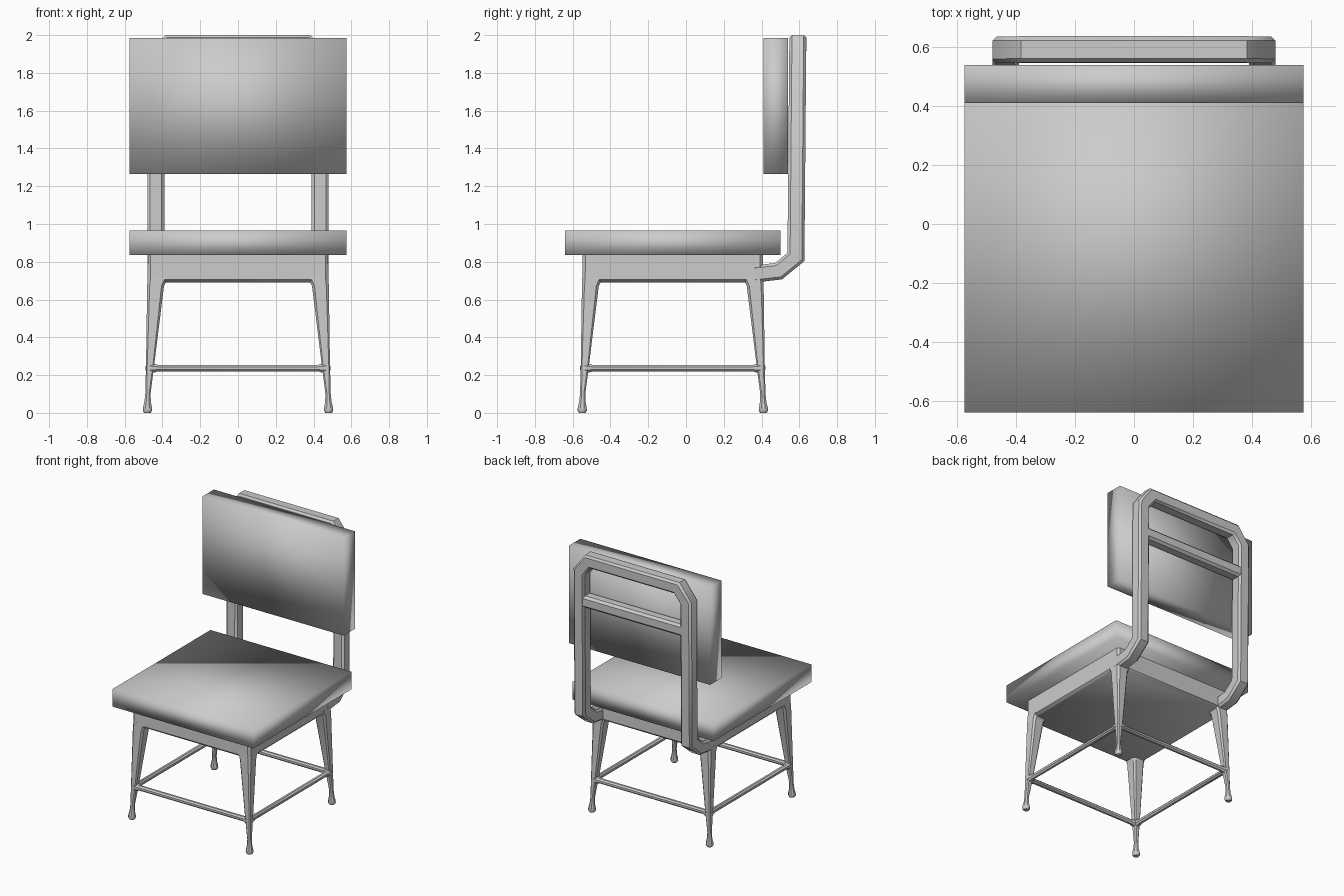
import bpy
import math
from mathutils import Vector, Matrix

if "Cube" in bpy.data.objects:
    bpy.data.objects.remove(bpy.data.objects["Cube"])

FRAME_Y = -0.07  # centre of the leg frame


def finish(name, verts, faces, angle=40):
    mesh = bpy.data.meshes.new(name)
    mesh.from_pydata([tuple(v) for v in verts], [], faces)
    obj = bpy.data.objects.new(name, mesh)
    bpy.context.collection.objects.link(obj)
    bpy.ops.object.select_all(action='DESELECT')
    obj.select_set(True)
    bpy.context.view_layer.objects.active = obj
    bpy.ops.object.mode_set(mode='EDIT')
    bpy.ops.mesh.select_all(action='SELECT')
    bpy.ops.mesh.normals_make_consistent(inside=False)
    bpy.ops.object.mode_set(mode='OBJECT')
    bpy.ops.object.shade_smooth_by_angle(angle=math.radians(angle))
    return obj


def loft(name, rings, angle=40):
    """Skin a list of equal-length rings and cap both ends."""
    n = len(rings[0])
    verts = [v for ring in rings for v in ring]
    faces = [(i * n + j, i * n + (j + 1) % n, (i + 1) * n + (j + 1) % n, (i + 1) * n + j)
             for i in range(len(rings) - 1) for j in range(n)]
    faces += [tuple(range(n)), tuple(range(len(verts) - n, len(verts)))]
    return finish(name, verts, faces, angle)


def chamfered(h, c):
    """Square outline of half size h with corners cut by c."""
    k = h - c
    return [(h, -k), (h, k), (k, h), (-k, h), (-h, k), (-h, -k), (-k, -h), (k, -h)]


def sweep(name, path, profile, side):
    """Sweep a profile along a polyline with true mitred corners."""
    path = [Vector(p) for p in path]
    dirs = [(b - a).normalized() for a, b in zip(path, path[1:])]
    u = Vector(side)
    w = dirs[0].cross(u)
    ring = [path[0] + u * a + w * b for a, b in profile]
    rings = [ring]
    for i, d in enumerate(dirs):
        normal = d + dirs[min(i + 1, len(dirs) - 1)]
        ring = [p + d * ((path[i + 1] - p).dot(normal) / d.dot(normal)) for p in ring]
        rings.append(ring)
    return loft(name, rings)


def box(name, x, y, z):
    (x0, x1), (y0, y1), (z0, z1) = x, y, z
    rings = [[(x0, y0, h), (x1, y0, h), (x1, y1, h), (x0, y1, h)] for h in (z0, z1)]
    return loft(name, rings, 180)


# Seat and backrest cushions, smooth shaded blocks
box("seat", (-0.575, 0.575), (-0.64, 0.50), (0.835, 0.965))
box("backrest", (-0.575, 0.575), (0.41, 0.54), (1.265, 1.985))

# Apron block below the seat
apron = [[Vector((a, b + FRAME_Y, z)) for a, b in chamfered(h, 0.015)]
         for z, h in ((0.69, 0.465), (0.705, 0.479), (0.84, 0.477))]
loft("apron", apron)

# Legs: tapered, rounded corners, flared feet (z, inner edge, outer edge)
levels = [(0.0, 0.462, 0.497), (0.012, 0.455, 0.504), (0.03, 0.456, 0.503),
          (0.055, 0.461, 0.496), (0.10, 0.463, 0.491), (0.25, 0.444, 0.487),
          (0.67, 0.392, 0.481), (0.69, 0.383, 0.480), (0.72, 0.365, 0.479)]
names = ["back_right_leg", "back_left_leg", "front_left_leg", "front_right_leg"]
bars = ["back_stretcher", "left_stretcher", "front_stretcher", "right_stretcher"]
shift = Matrix.Translation((0, FRAME_Y, 0))
for k in range(4):
    turn = shift @ Matrix.Rotation(k * math.pi / 2, 4, 'Z')
    rings = []
    for z, a, b in levels:
        h, m = (b - a) / 2, (a + b) / 2
        cut = h * (0.58 if z < 0.2 else 0.3)
        rings.append([turn @ Vector((m + p, m + q, z)) for p, q in chamfered(h, cut)])
    loft(names[k], rings)
    # Thin stretcher, widening slightly where it meets the legs
    spots = [(-0.465, 0.024), (-0.44, 0.023), (-0.425, 0.017),
             (0.425, 0.017), (0.44, 0.023), (0.465, 0.024)]
    loft(bars[k], [[turn @ Vector((x, 0.466 + p, 0.237 + q))
                    for p, q in chamfered(r, r * 0.58)] for x, r in spots])

# Back frame: one continuous bent tube from apron, over the top and down
half = [(0.435, 0.36, 0.735), (0.435, 0.49, 0.750), (0.435, 0.582, 0.825),
        (0.435, 0.591, 1.86), (0.362, 0.592, 1.955)]
path = half + [(-x, y, z) for x, y, z in reversed(half)]
sweep("back_frame", path, chamfered(0.045, 0.014), (1, 0, 0))

# Cross bar behind the backrest
sweep("back_crossbar", [(-0.42, 0.59, 1.65), (0.42, 0.59, 1.65)],
      chamfered(0.043, 0.016), (0, 1, 0))
